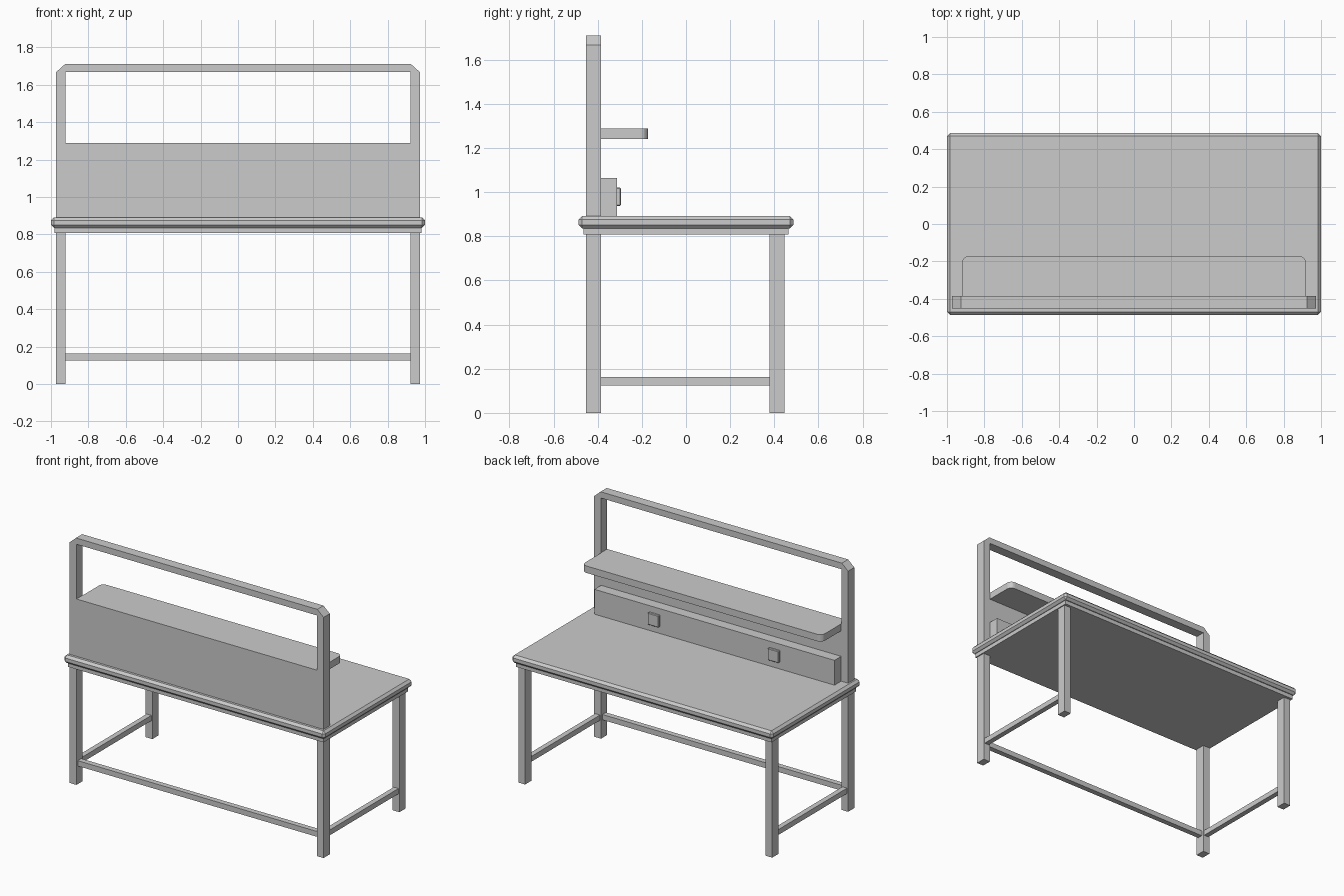
import bpy, bmesh, math
from mathutils import Vector

if "Cube" in bpy.data.objects:
    bpy.data.objects.remove(bpy.data.objects["Cube"])


def finish(name, bm):
    bmesh.ops.recalc_face_normals(bm, faces=bm.faces)
    mesh = bpy.data.meshes.new(name)
    bm.to_mesh(mesh)
    bm.free()
    ob = bpy.data.objects.new(name, mesh)
    bpy.context.collection.objects.link(ob)
    return ob


def prism(name, points, depth):
    """Extrude a closed outline along the depth vector."""
    bm = bmesh.new()
    face = bm.faces.new([bm.verts.new(p) for p in points])
    ext = bmesh.ops.extrude_face_region(bm, geom=[face])
    verts = [v for v in ext["geom"] if isinstance(v, bmesh.types.BMVert)]
    bmesh.ops.translate(bm, verts=verts, vec=Vector(depth))
    return finish(name, bm)


def box(name, x, y, z, bevel=0.0):
    """Box from (min, max) ranges, with an optional chamfer."""
    pts = [(x[0], y[0], z[0]), (x[1], y[0], z[0]), (x[1], y[1], z[0]), (x[0], y[1], z[0])]
    ob = prism(name, pts, (0, 0, z[1] - z[0]))
    if bevel:
        mod = ob.modifiers.new("chamfer", 'BEVEL')
        mod.width = bevel
        mod.segments = 1
    return ob


POST_Y = (-0.453, -0.385)
IN, OUT = 0.925, 0.973

# Worktop with chamfered edges, and the slimmer board beneath it
box("worktop", (-1, 1), (-0.486, 0.486), (0.835, 0.891), 0.016)
box("under_board", (-0.98, 0.98), (-0.464, 0.464), (0.807, 0.836))

# Tall arched frame: two posts and a top rail with cut corners
half = [(OUT, 0), (OUT, 1.667), (IN, 1.71)]
inner = [(-0.921, 0), (-0.921, 1.667), (0.921, 1.667), (0.921, 0)]
outline = half + [(-x, z) for x, z in reversed(half)] + inner
prism("arched_frame", [(x, POST_Y[0], z) for x, z in outline], (0, POST_Y[1] - POST_Y[0], 0))

# Panel filling the frame above the worktop
box("back_panel", (-0.921, 0.921), POST_Y, (0.885, 1.288))

# Shelf with rounded outer corners
r, sx, y0, y1 = 0.037, 0.92, POST_Y[1], -0.172
corner = [(sx - r + r * math.cos(a), y1 - r + r * math.sin(a))
          for a in (math.pi / 2 * i / 6 for i in range(7))]
right = [(sx, y0)] + corner
outline = right + [(-x, y) for x, y in reversed(right)]
prism("shelf", [(x, y, 1.24) for x, y in outline], (0, 0, 0.048))

# Power trunking and its two sockets
box("trunking", (-0.92, 0.92), (-0.385, -0.312), (0.885, 1.063))
for side in (-1, 1):
    c = 0.46 * side
    box("socket", (c - 0.042, c + 0.042), (-0.32, -0.295), (0.937, 1.02), 0.004)

# Front legs and side stretchers
for s in (-1, 1):
    box("leg", sorted((s * 0.921, s * OUT)), (0.378, 0.446), (0, 0.808))
    box("side_stretcher", sorted((s * 0.929, s * 0.965)), (-0.386, 0.379), (0.125, 0.162))

# Long low stretcher between the posts
box("long_stretcher", (-IN, IN), (-0.438, -0.4), (0.125, 0.162))
